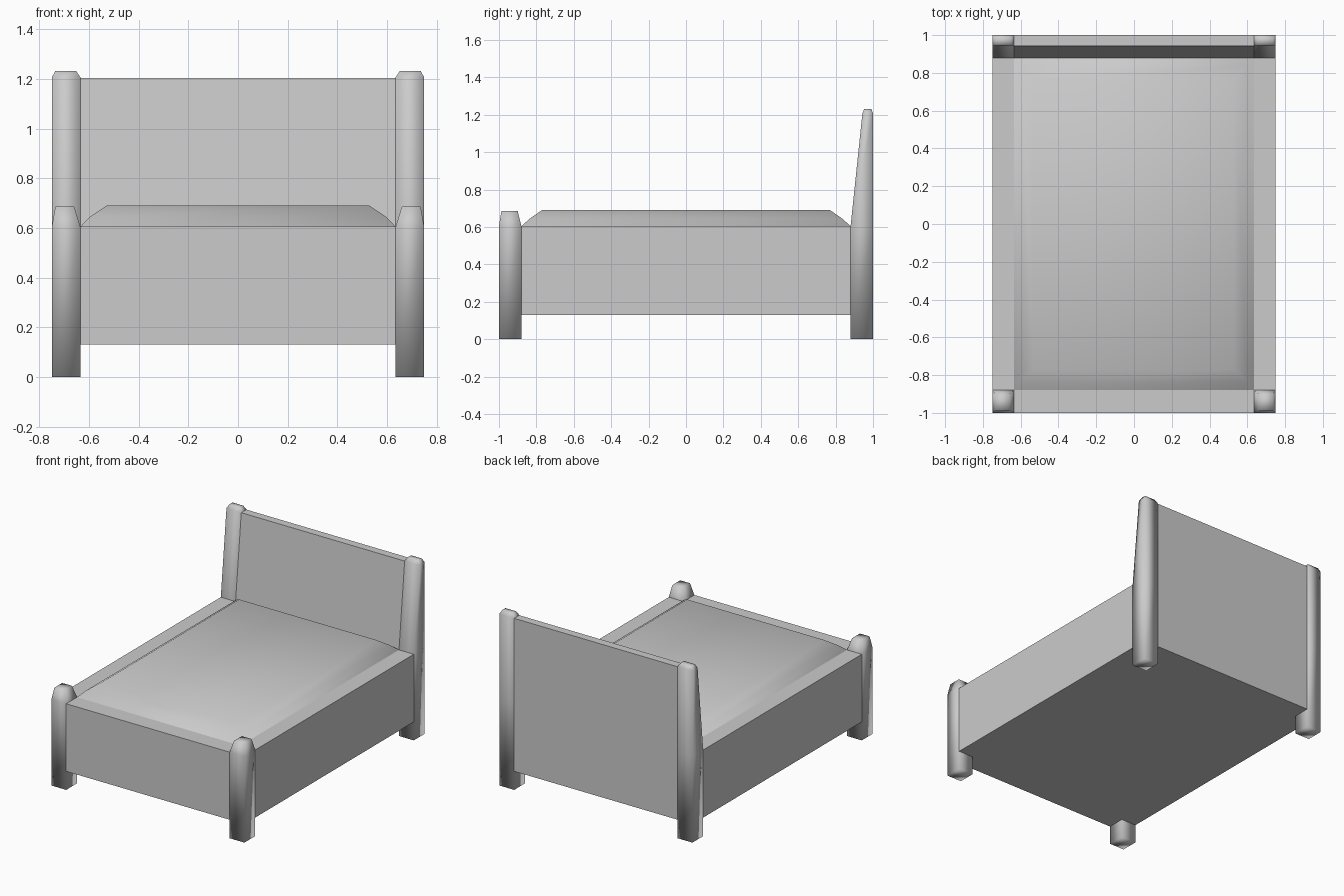
import bpy, bmesh

if "Cube" in bpy.data.objects:
    bpy.data.objects.remove(bpy.data.objects["Cube"])

HX, HY = 0.75, 1.0        # outer half sizes
IX, IY = 0.635, 0.88      # inner half sizes (post and mattress edge)
Z0, Z1 = 0.13, 0.605      # rail bottom and top


def finish(bm, name, smooth=False):
    bmesh.ops.recalc_face_normals(bm, faces=bm.faces)
    for f in bm.faces:
        f.smooth = smooth
    me = bpy.data.meshes.new(name)
    bm.to_mesh(me)
    bm.free()
    ob = bpy.data.objects.new(name, me)
    bpy.context.collection.objects.link(ob)
    return ob


def loft(name, rings, smooth, caps=(True, True)):
    """Rectangular rings (x0, x1, y0, y1, z) joined from bottom to top."""
    bm = bmesh.new()
    loops = [[bm.verts.new(p) for p in ((x0, y0, z), (x1, y0, z), (x1, y1, z), (x0, y1, z))]
             for x0, x1, y0, y1, z in rings]
    for a, b in zip(loops, loops[1:]):
        for i in range(4):
            j = (i + 1) % 4
            bm.faces.new((a[i], a[j], b[j], b[i]))
    if caps[0]:
        bm.faces.new(loops[0][::-1])
    if caps[1]:
        bm.faces.new(loops[-1])
    return finish(bm, name, smooth)


# Bed frame: cross-shaped base plan, extruded up, open under the mattress
bm = bmesh.new()
xs, ys = (-HX, -IX, IX, HX), (-HY, -IY, IY, HY)
for i, j in ((1, 0), (0, 1), (1, 1), (2, 1), (1, 2)):
    bm.faces.new([bm.verts.new((xs[a], ys[b], Z0))
                  for a, b in ((i, j), (i + 1, j), (i + 1, j + 1), (i, j + 1))])
bmesh.ops.remove_doubles(bm, verts=bm.verts, dist=1e-4)
ext = bmesh.ops.extrude_face_region(bm, geom=bm.faces[:], use_keep_orig=True)["geom"]
bmesh.ops.translate(bm, vec=(0, 0, Z1 - Z0),
                    verts=[g for g in ext if isinstance(g, bmesh.types.BMVert)])
bm.faces.ensure_lookup_table()
inner = [f for f in bm.faces if f.calc_center_median().xy.length < 0.01
         and f.calc_center_median().z > Z1 - 0.01]
bhead = [f for f in bm.faces if f.calc_center_median().y > IY + 0.02
         and f.calc_center_median().z > Z1 - 0.01]
bmesh.ops.delete(bm, geom=inner + bhead, context='FACES')
finish(bm, "bed_frame")

# Headboard with sloped front face
loft("headboard", [(-IX, IX, IY, HY, Z1), (-IX, IX, 0.943, HY, 1.205)], False, (False, True))

# Mattress with rounded shoulders
loft("mattress", [(-IX, IX, -IY, IY, Z1),
                  (-0.597, 0.597, -0.835, 0.835, 0.645),
                  (-0.53, 0.53, -0.77, 0.77, 0.69)], True, (False, True))

# Corner posts, smooth shaded, with tapered tops
for side, label in ((-1, "left"), (1, "right")):
    def ring(xa, xb, y0, y1, z):
        a, b = sorted((side * xa, side * xb))
        return (a, b, y0, y1, z)
    loft("front_post_" + label, [ring(IX, HX, -HY, -IY, 0),
                                 ring(IX, HX, -HY, -IY, Z1),
                                 ring(0.66, 0.736, -0.987, -0.9, 0.686)], True)
    loft("rear_post_" + label, [ring(IX, HX, IY, HY, 0),
                                ring(IX, HX, IY, HY, Z1),
                                ring(IX, HX, 0.943, HY, 1.207),
                                ring(0.652, 0.736, 0.953, 0.99, 1.232)], True)
